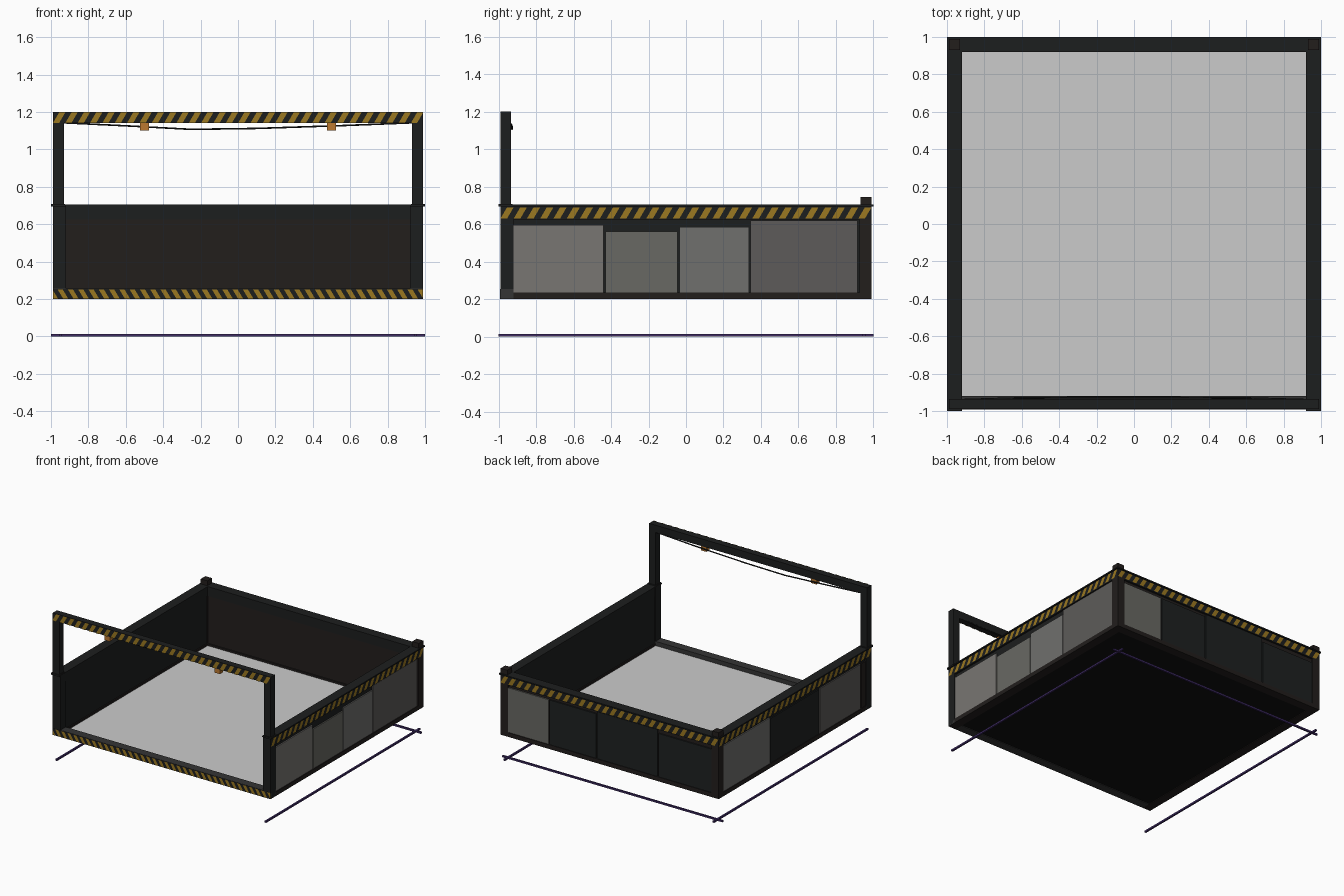
import bpy, bmesh, math
from mathutils import Matrix, Vector

if "Cube" in bpy.data.objects:
    bpy.data.objects.remove(bpy.data.objects["Cube"])

FRONT, RIGHT, BACK, LEFT = 0, 1, 2, 3


def mat(name, r, g, b):
    m = bpy.data.materials.new(name)
    m.diffuse_color = (r, g, b, 1)
    m.use_nodes = True
    m.node_tree.nodes["Principled BSDF"].inputs["Base Color"].default_value = m.diffuse_color
    return m


BLACK = mat("black_steel", 0.012, 0.013, 0.013)
BROWN = mat("brown_steel", 0.016, 0.013, 0.012)
DARK = mat("dark_panel", 0.013, 0.015, 0.015)
YELLOW = mat("hazard_yellow", 0.33, 0.19, 0.015)
ORANGE = mat("lamp_orange", 0.5, 0.19, 0.03)
PURPLE = mat("beam_purple", 0.05, 0.025, 0.13)
UNDER = mat("underside", 0.005, 0.005, 0.005)
SILL = mat("sill_grey", 0.035, 0.035, 0.035)
GREYS = [mat("panel_grey_%d" % i, *c) for i, c in enumerate(
    [(.19, .18, .17), (.14, .14, .125), (.16, .16, .155), (.11, .105, .1)])]


def finish(name, bm, m, side=0):
    # turn the part from the front side to the wanted side
    bmesh.ops.transform(bm, matrix=Matrix.Rotation(side * math.pi / 2, 4, 'Z'), verts=bm.verts)
    me = bpy.data.meshes.new(name)
    bm.to_mesh(me)
    bm.free()
    ob = bpy.data.objects.new(name, me)
    bpy.context.collection.objects.link(ob)
    if m:
        me.materials.append(m)
    return ob


def box(name, x, y, z, m, side=0):
    bm = bmesh.new()
    bmesh.ops.create_cube(bm, size=1)
    for v in bm.verts:
        v.co = Vector([(a + b) / 2 + c * (b - a) for (a, b), c in zip((x, y, z), v.co)])
    return finish(name, bm, m, side)


def stripes(name, z0, z1, count, lean, side):
    # slanted hazard stripes lying just proud of the outer face
    bm = bmesh.new()
    half, d = 0.99, -0.994
    p = 2 * half / count
    for i in range(-2, count + 2):
        u = -half + i * p
        bm.faces.new([bm.verts.new(c) for c in (
            (u, d, z0), (u + p / 2, d, z0), (u + p / 2 + lean, d, z1), (u + lean, d, z1))])
    for s in (-1, 1):
        bmesh.ops.bisect_plane(bm, geom=bm.verts[:] + bm.edges[:] + bm.faces[:],
                               plane_co=(s * half, 0, 0), plane_no=(s, 0, 0), clear_outer=True)
    finish(name, bm, YELLOW, side)


# floor
box("floor", (-.95, .95), (-.95, .95), (.212, .22), None)
box("floor_underside", (-.95, .95), (-.95, .95), (.205, .2115), UNDER)

# walls, rails and hazard bands on the three closed sides
for side, n in ((RIGHT, "right"), (BACK, "back"), (LEFT, "left")):
    m = BROWN if side == BACK else BLACK
    box(n + "_wall", (-.95, .95), (-.975, -.93), (.21, .69), m, side)
    box(n + "_bottom_rail", (-.99, .99), (-.99, -.92), (.2, .235), BROWN, side)
    box(n + "_top_rail", (-.99, .99), (-.99, -.925), (.625, .695), BLACK, side)
    box(n + "_rail_cap", (-1, 1), (-1, -.92), (.695, .705), BLACK, side)
    stripes(n + "_hazard_band", .63, .69, 28, .035, side)

# outer cladding panels: start, end, top, material
cladding = {
    RIGHT: [(-.92, -.44, .595, GREYS[0]), (-.43, -.045, .56, GREYS[1]),
            (-.035, .335, .585, GREYS[2]), (.345, .915, .62, GREYS[3])],
    BACK: [(-.925, -.56, .6, GREYS[1]), (-.55, -.13, .6, DARK),
           (-.12, .43, .62, DARK), (.44, .92, .59, DARK)],
    LEFT: [(-.92, -.32, .61, GREYS[2]), (-.31, .32, .6, DARK),
           (.33, .86, .6, GREYS[3]), (.87, .925, .6, BROWN)],
}
for side, rows in cladding.items():
    for i, (a, b, top, m) in enumerate(rows):
        box("cladding_%d_%d" % (side, i), (a, b), (-.985, -.97), (.235, top), m, side)

# front sill
box("front_sill", (-.99, .99), (-.99, -.92), (.2, .255), SILL)
box("front_sill_face", (-.99, .99), (-.992, -.985), (.2, .253), BLACK)
stripes("front_sill_hazard_band", .202, .252, 36, -.03, FRONT)

# front posts, collars, back corner posts and caps
for s, n in ((-1, "left"), (1, "right")):
    def span(a, b):
        return tuple(sorted((s * a, s * b)))
    box(n + "_front_post", span(.93, .99), (-.99, -.935), (.2, 1.2), BLACK)
    box(n + "_front_corner", span(.92, .99), (-.99, -.92), (.2, .7), BLACK)
    box(n + "_post_collar", span(.925, 1), (-1, -.925), (.695, .708), BLACK)
    box(n + "_back_post", span(.925, .99), (.925, .99), (.2, .7), BROWN)
    box(n + "_back_post_cap", span(.93, .99), (.93, .99), (.7, .745), BROWN)
    # lamps under the arch beam
    box(n + "_lamp", span(.475, .525), (-.985, -.942), (1.1, 1.142), ORANGE)

# arch beam
box("arch_beam", (-.99, .99), (-.99, -.935), (1.14, 1.2), BLACK)
stripes("arch_hazard_band", 1.14, 1.2, 30, .035, FRONT)

# hanging cable behind the beam
cu = bpy.data.curves.new("hanging_cable", 'CURVE')
cu.dimensions = '3D'
cu.bevel_depth = .005
cu.bevel_resolution = 1
pts = [(-.93, -.94, 1.142), (-.6, -.93, 1.126), (-.25, -.928, 1.107), (.1, -.928, 1.112),
       (.58, -.93, 1.128), (.93, -.94, 1.142)]
sp = cu.splines.new('POLY')
sp.points.add(len(pts) - 1)
for p, c in zip(sp.points, pts):
    p.co = (*c, 1)
cable = bpy.data.objects.new("hanging_cable", cu)
cu.materials.append(BLACK)
bpy.context.collection.objects.link(cable)

# thin ground beams below the three walls
for side, n in ((RIGHT, "right"), (BACK, "back"), (LEFT, "left")):
    box(n + "_ground_beam", (-1, 1), (-.957, -.943), (0, .014), PURPLE, side)
